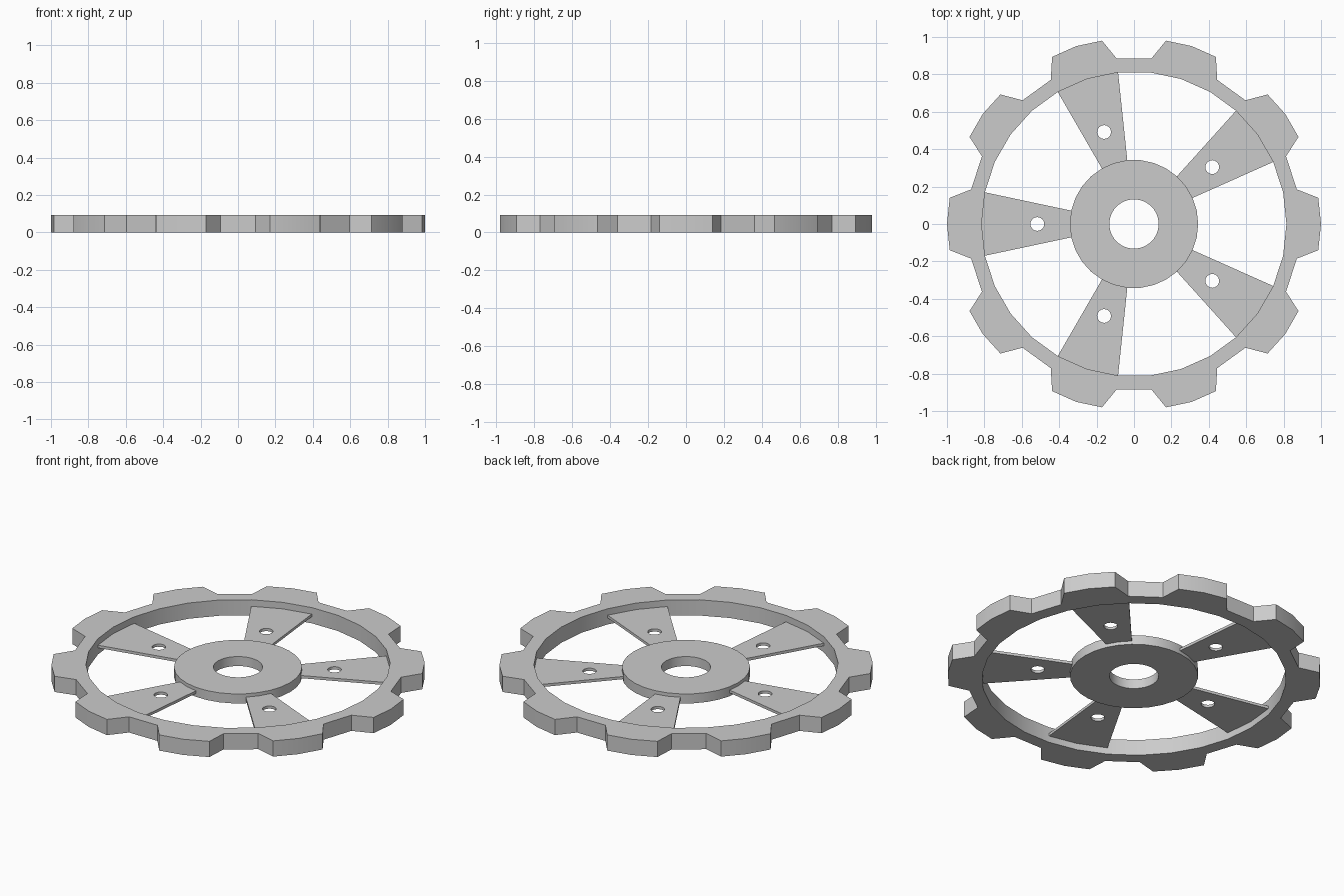
import bpy, bmesh
from math import radians, sin, cos

if "Cube" in bpy.data.objects:
    bpy.data.objects.remove(bpy.data.objects["Cube"])

TEETH, SPOKES = 10, 5
H = 0.093            # rim thickness
MID = H / 2
R_IN, R_HUB = 0.815, 0.343


def polar(r, deg):
    return (r * cos(radians(deg)), r * sin(radians(deg)))


def circle(r, n, cx=0.0, cy=0.0):
    pts = [polar(r, 360 * i / n) for i in range(n)]
    return [(x + cx, y + cy) for x, y in pts]


def plate(name, loops, thickness):
    """Flat plate centred on the mid plane; loops = outline followed by holes."""
    bm = bmesh.new()
    edges = []
    for loop in loops:
        vs = [bm.verts.new((x, y, MID - thickness / 2)) for x, y in loop]
        edges += [bm.edges.new((vs[i - 1], vs[i])) for i in range(len(vs))]
    bmesh.ops.triangle_fill(bm, edges=edges, use_beauty=True, normal=(0, 0, 1))
    ext = bmesh.ops.extrude_face_region(bm, geom=bm.faces[:])
    top = [g for g in ext["geom"] if isinstance(g, bmesh.types.BMVert)]
    bmesh.ops.translate(bm, verts=top, vec=(0, 0, thickness))
    bmesh.ops.recalc_face_normals(bm, faces=bm.faces[:])
    mesh = bpy.data.meshes.new(name)
    bm.to_mesh(mesh)
    bm.free()
    obj = bpy.data.objects.new(name, mesh)
    bpy.context.collection.objects.link(obj)
    return obj


# Toothed rim
tooth = [(0.89, -12), (0.995, -8.1), (1.0, 0), (0.995, 8.1), (0.89, 12)]
outline = [polar(r, a + 360 / TEETH * i) for i in range(TEETH) for r, a in tooth]
parts = [plate("toothed_rim", [outline, circle(R_IN, 30)], H)]

# Hub disc with centre bore
parts.append(plate("hub", [circle(R_HUB, 30), circle(0.132, 30)], 0.056))

# Thin wedge spokes, each with a round hole
for k in range(SPOKES):
    a = 36 + 360 / SPOKES * k
    wedge = [polar(R_IN, a + d) for d in (-12, 0, 12)]
    wedge += [polar(R_HUB, a + d) for d in (12, 0, -12)]
    hole = circle(0.037, 16, *polar(0.517, a))
    parts.append(plate(f"spoke_{k + 1}", [wedge, hole], 0.016))

# Smooth the curved walls, keep corners sharp
for obj in parts:
    obj.select_set(True)
bpy.context.view_layer.objects.active = parts[0]
bpy.ops.object.shade_smooth_by_angle(angle=radians(25))
